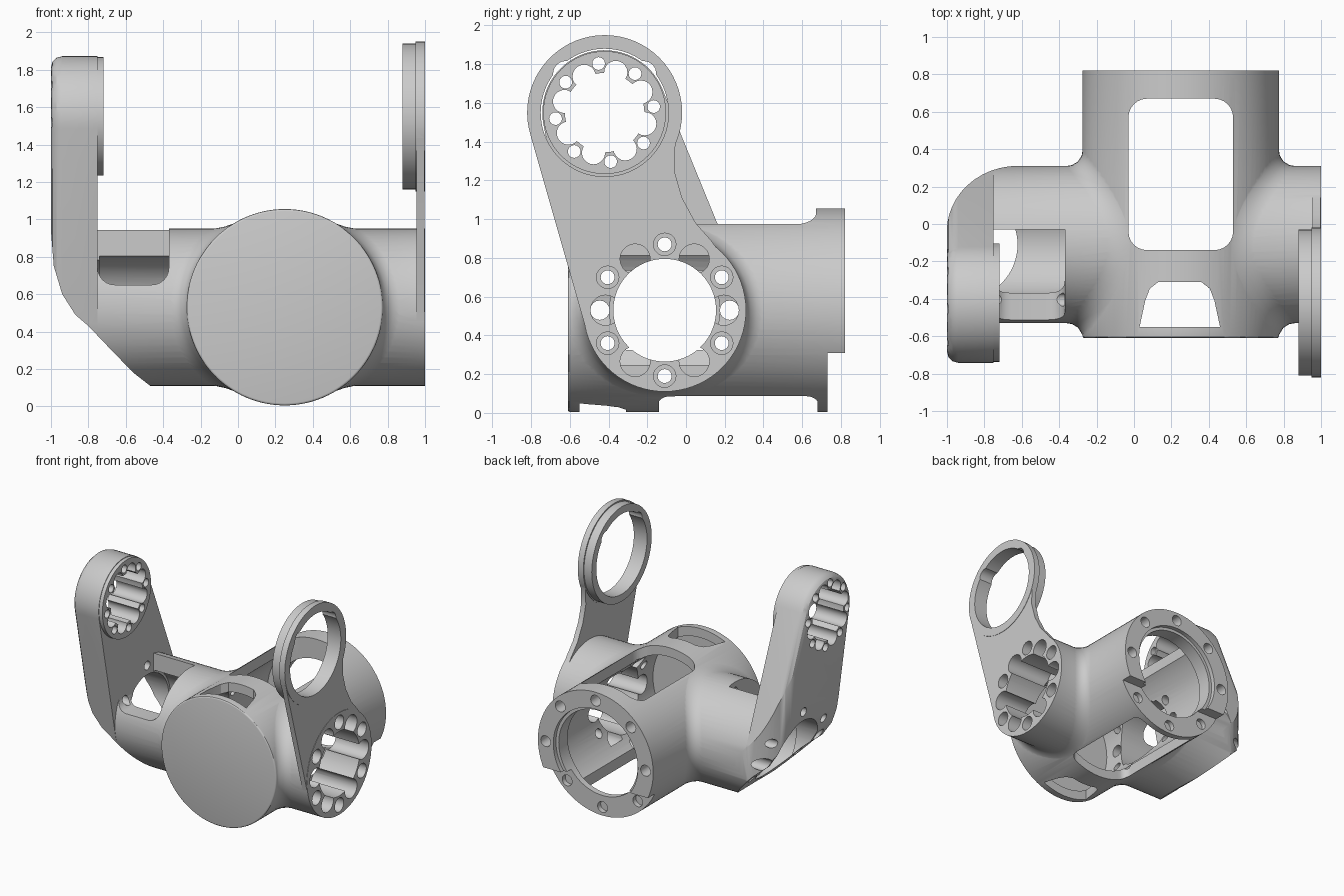
import bpy, bmesh
from math import sin, cos, asin, acos, atan2, hypot, pi, radians

if "Cube" in bpy.data.objects:
    bpy.data.objects.remove(bpy.data.objects["Cube"])

MX, MZ, MR = 0.25, 0.53, 0.525      # main barrel axis (along y)
TY, TZ, TR = -0.11, 0.53, 0.42      # cross tube axis (along x)
UY, UZ = -0.42, 1.55                # upper pivot axis (along x)


def finish(name, bm):
    bmesh.ops.recalc_face_normals(bm, faces=bm.faces[:])
    me = bpy.data.meshes.new(name)
    bm.to_mesh(me)
    bm.free()
    ob = bpy.data.objects.new(name, me)
    bpy.context.collection.objects.link(ob)
    return ob


def prism(name, pts, axis, a, b, bevel=0):
    """Extrude a 2D outline along an axis from a to b; optional rounding of end a."""
    def co(p, h):
        return {'x': (h, p[0], p[1]), 'y': (p[0], h, p[1]), 'z': (p[0], p[1], h)}[axis]
    bm = bmesh.new()
    v0 = [bm.verts.new(co(p, a)) for p in pts]
    v1 = [bm.verts.new(co(p, b)) for p in pts]
    n = len(pts)
    cap = bm.faces.new(v0)
    bm.faces.new(v1)
    for i in range(n):
        j = (i + 1) % n
        bm.faces.new((v0[i], v0[j], v1[j], v1[i]))
    if bevel:
        bmesh.ops.recalc_face_normals(bm, faces=bm.faces[:])
        bmesh.ops.bevel(bm, geom=list(cap.edges), offset=bevel, segments=3,
                        profile=0.5, affect='EDGES')
    return finish(name, bm)


def arc(cx, cy, r, a0, a1, n):
    return [(cx + r * cos(a0 + (a1 - a0) * i / n), cy + r * sin(a0 + (a1 - a0) * i / n))
            for i in range(n + 1)]


def circle(cx, cy, r, n=64):
    return arc(cx, cy, r, 0, 2 * pi, n)[:-1]


def rrect(x0, y0, x1, y1, r):
    pts = []
    for k, (cx, cy) in enumerate(((x1 - r, y1 - r), (x0 + r, y1 - r),
                                  (x0 + r, y0 + r), (x1 - r, y0 + r))):
        pts += arc(cx, cy, r, k * pi / 2, (k + 1) * pi / 2, 6)
    return pts


def polar(cx, cy, r, deg):
    return cx + r * cos(radians(deg)), cy + r * sin(radians(deg))


def boolean(op, tool):
    m = body.modifiers.new(op, 'BOOLEAN')
    m.operation, m.object, m.solver = op, tool, 'EXACT'
    bpy.context.view_layer.objects.active = body
    bpy.ops.object.modifier_apply(modifier=m.name)
    bpy.data.objects.remove(tool)


def add(*args, **kw):
    boolean('UNION', prism(*args, **kw))


def cut(pts, axis, a, b):
    boolean('DIFFERENCE', prism("cutter", pts, axis, a, b))


def fillet_ring(name, s, d=0.1):
    """Concave blend following the seam of barrel and cross tube on side s."""
    bm, rings, n = bmesh.new(), [], 64
    for i in range(n):
        f = 2 * pi * i / n
        y, z = TR * cos(f), TR * sin(f)
        t = asin(z / MR)
        x = MR * cos(t)
        P = (x, y, z)
        A = (x + d, y * 0.995, z * 0.995)
        t2 = t + sin(f) * d / MR
        B = (MR * 0.995 * cos(t2), y + d * cos(f), MR * 0.995 * sin(t2))
        sec = [tuple((1 - u) ** 2 * A[k] + 2 * u * (1 - u) * P[k] + u * u * B[k]
                     for k in range(3)) for u in (0, 0.25, 0.5, 0.75, 1)]
        sec.append((x - 0.04, y * 0.9, z * 0.9))
        rings.append([bm.verts.new((MX + s * p[0], max(TY + p[1], -0.6), MZ + p[2]))
                      for p in sec])
    for i in range(n):
        r0, r1 = rings[i], rings[(i + 1) % n]
        for k in range(6):
            j = (k + 1) % 6
            bm.faces.new((r0[k], r0[j], r1[j], r1[k]))
    return finish(name, bm)


# Main barrel and cross tube
body = prism("arm_link_body", circle(MX, MZ, MR, 96), 'y', -0.61, 0.82, bevel=0.012)
add("cross_tube", circle(TY, TZ, TR, 72), 'x', -0.8, 1.0)
for s in (-1, 1):
    boolean('UNION', fillet_ring("seam_fillet", s))

# Left arm: tapered hull of two circles, with the inner boss
r0, r1 = 0.421, 0.322
al = atan2(UZ - TZ, UY - TY)
be = acos((r0 - r1) / hypot(UZ - TZ, UY - TY))
hull = arc(UY, UZ, r1, al - be, al + be, 32) + arc(TY, TZ, r0, al + be, al - be + 2 * pi, 36)
add("left_arm", hull, 'x', -1.0, -0.75, bevel=0.06)
add("left_boss", circle(UY, UZ, 0.317), 'x', -0.8, -0.72)

# Elbow: sloped underside and rounded back corner
cut([(-1.2, 1.0), (-1.001, 0.95), (-0.985, 0.75), (-0.94, 0.6), (-0.87, 0.49), (-0.8, 0.43),
     (-0.7, 0.325), (-0.56, 0.18), (-0.47, 0.11), (-0.47, -0.1), (-1.2, -0.1)], 'y', -0.9, 0.5)
corner = [(-0.62 + 0.381 * cos(a), -0.04 + 0.351 * sin(a))
          for a in [pi / 2 + pi / 2 * i / 12 for i in range(13)]]
cut(corner + [(-1.2, -0.04), (-1.2, 0.5), (-0.62, 0.5)], 'z', 0, 1.7)

# Right plate: stepped ring and curved web
add("right_web", [(-0.803, 1.434), (-0.51, 0.41), (-0.11, 0.53), (0.18, 0.82), (0.13, 0.89),
                  (0.05, 0.98), (-0.02, 1.11), (-0.06, 1.25), (-0.055, 1.39), (-0.42, 1.55)],
    'x', 0.955, 0.997)
add("right_ring", circle(UY, UZ, 0.40), 'x', 0.95, 1.0)
add("right_ring_lip", circle(UY, UZ, 0.39), 'x', 0.88, 0.99)
cut(circle(UY, UZ, 0.33), 'x', 0.8, 1.1)
for k in (45, 135):
    cut(circle(*polar(UY, UZ, 0.285, k), 0.065, 16), 'x', 0.8, 1.1)

# Barrel interior, back opening and stepped flange
cut(circle(MX, MZ, 0.45, 72), 'y', -0.57, 0.67)
cut(circle(MX, MZ, 0.36, 72), 'y', 0.6, 0.9)
cut(circle(MX, MZ, 0.385, 72), 'y', 0.785, 0.9)
cut([(-0.4, -0.1), (0.9, -0.1), (0.9, 0.31), (-0.4, 0.31)], 'y', 0.73, 0.9)
for k in range(8):
    cut(circle(*polar(MX, MZ, 0.455, 90 + 45 * k), 0.045, 16), 'y', 0.69, 0.9)

# Barrel windows: the lower one is a little longer
cut(rrect(-0.03, -0.14, 0.53, 0.67, 0.1), 'z', 0.6, 1.2)
cut(rrect(-0.03, -0.14, 0.53, 0.68, 0.06), 'z', -0.1, 0.4)
cut([(0.03, -0.55), (0.46, -0.55), (0.43, -0.41), (0.405, -0.345), (0.36, -0.31),
     (0.13, -0.31), (0.085, -0.345), (0.06, -0.41)], 'z', -0.1, 1.2)

# Cross tube bore, fluted on the right, with bolt holes and slots
cut(circle(TY, TZ, 0.265), 'x', -1.1, 1.1)
cut(circle(TY, TZ, 0.285), 'x', -0.74, -0.15)
for k in range(6):
    bolt = polar(TY, TZ, 0.34, 90 + 60 * k)
    cut(circle(*bolt, 0.036, 16), 'x', -1.1, 1.1)
    cut(circle(*bolt, 0.058, 20), 'x', 0.85, 1.1)
    cut(circle(*polar(TY, TZ, 0.305, 60 * k), 0.078, 20), 'x', 0.6, 1.1)
for k in (0, 180):
    cut(circle(*polar(TY, TZ, 0.335, k), 0.05, 16), 'x', -1.1, -0.05)

# Notch in the tube beside the left arm
cut(rrect(-0.75, 0.65, -0.37, 1.2, 0.09), 'y', -0.8, -0.03)

# Upper left pivot: scalloped bore and bolt holes
cut(circle(UY, UZ, 0.205), 'x', -1.1, -0.6)
for k in range(8):
    cut(circle(*polar(UY, UZ, 0.255, 97 + 45 * k), 0.033, 16), 'x', -1.1, -0.6)
    cut(circle(*polar(UY, UZ, 0.215, 119.5 + 45 * k), 0.06, 20), 'x', -1.1, -0.6)

bpy.ops.object.select_all(action='DESELECT')
body.select_set(True)
bpy.context.view_layer.objects.active = body
bpy.ops.object.shade_smooth_by_angle(angle=radians(30))
